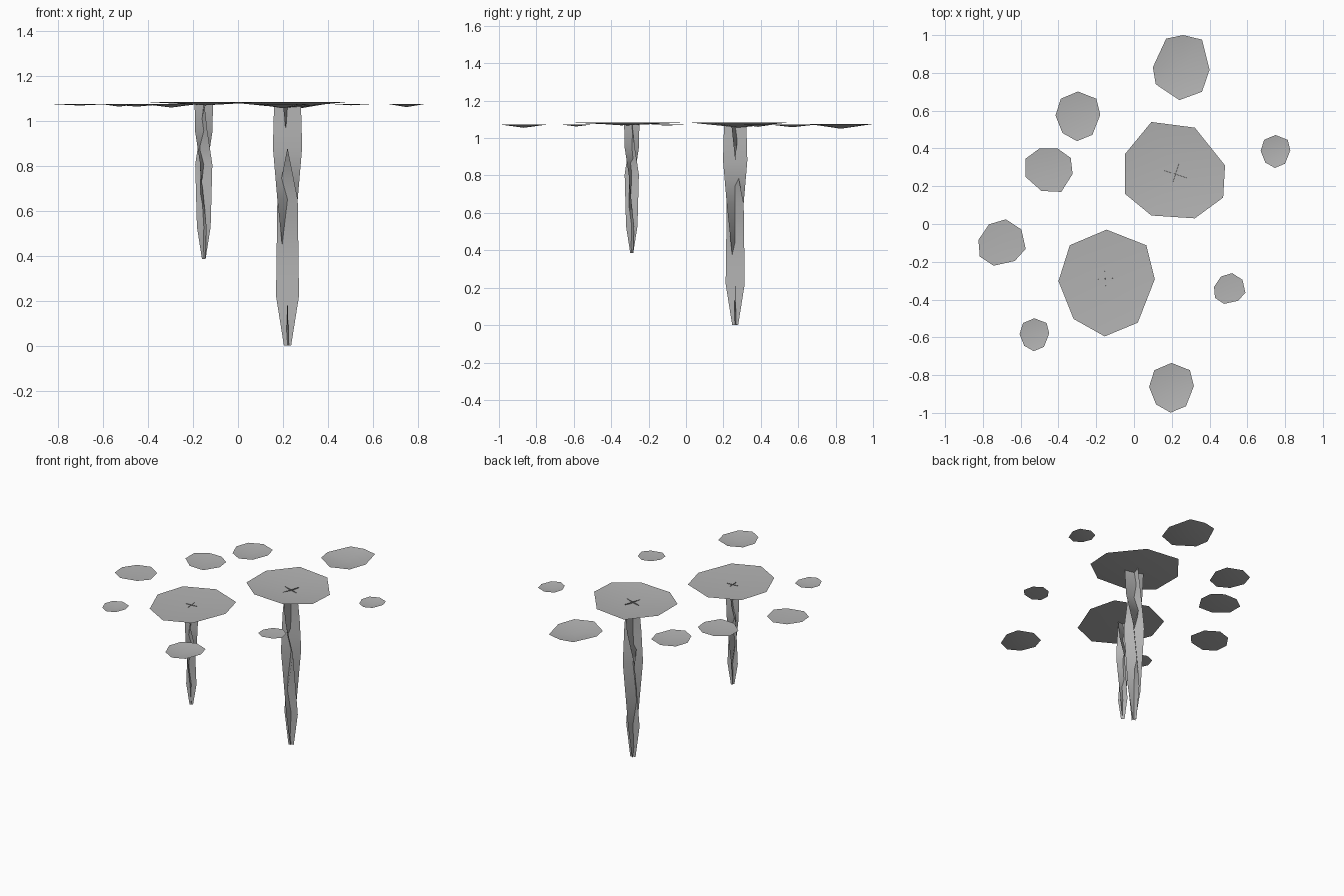
import bpy
from math import sin, cos, radians

if "Cube" in bpy.data.objects:
    bpy.data.objects.remove(bpy.data.objects["Cube"])

grey = bpy.data.materials.new("dark_grey")
grey.diffuse_color = (.45, .45, .45, 1)
grey.use_nodes = True
grey.node_tree.nodes["Principled BSDF"].inputs["Base Color"].default_value = grey.diffuse_color


def make_object(name, verts, faces):
    mesh = bpy.data.meshes.new(name)
    mesh.from_pydata(verts, [], faces)
    mesh.shade_smooth()
    mesh.materials.append(grey)
    mesh.update()
    obj = bpy.data.objects.new(name, mesh)
    bpy.context.collection.objects.link(obj)
    return obj


# Shared eight-sided leaf outline, clockwise from the back
LEAF = [(0, .2825), (.21, .20), (.255, .02), (.165, -.21),
        (-.01, -.2825), (-.175, -.19), (-.255, .01), (-.195, .20)]

# Less regular leaves, relative to their centres
BIG_LEAF = [(-.265, -.125), (-.265, .085), (-.125, .255), (.105, .225),
            (.265, .025), (.255, -.145), (.105, -.255), (-.125, -.24)]
BACK_LEAF = [(-.08, .153), (.01, .172), (.11, .148), (.15, -.012),
             (.11, -.128), (-.01, -.172), (-.135, -.088), (-.15, .002)]
SIDE_LEAF = [(-.05, .115), (.045, .115), (.115, .065), (.125, -.02),
             (.065, -.115), (-.04, -.11), (-.125, -.035), (-.125, .06)]


def pad(name, outline, x, y, scale=1, turn=0, rim=1.073, tip=1.06):
    """Shallow dished leaf: a fan around a slightly lowered centre."""
    c, s = cos(radians(turn)) * scale, sin(radians(turn)) * scale
    verts = [(x + c * u - s * v, y + s * u + c * v, rim) for u, v in outline]
    n = len(verts)
    verts.append((x, y, tip))
    make_object(name, verts, [((i + 1) % n, i, n) for i in range(n)])


# Floating pads
pad("large_pad_front", LEAF, -.145, -.3125, rim=1.082, tip=1.068)
pad("large_pad_back", BIG_LEAF, .217, .285, rim=1.082, tip=1.056)
pad("medium_pad_back", BACK_LEAF, .25, .828, rim=1.075, tip=1.05)
pad("medium_pad_side", SIDE_LEAF, -.45, .285, tip=1.062)
pad("small_pad_1", LEAF, -.297, .57, .465, tip=1.058)
pad("small_pad_2", LEAF, -.705, -.1025, .465, -56, tip=1.067)
pad("small_pad_3", LEAF, .1985, -.867, .465, tip=1.055)
pad("small_pad_4", LEAF, .749, .384, .308, tip=1.06)
pad("small_pad_5", LEAF, .5025, -.3445, .308, -56, tip=1.068)
pad("small_pad_6", LEAF, -.5275, -.586, .308, tip=1.062)

# Hanging stems: (depth, half width, twist)
STEM = [(0, .063, -18), (.185, .065, 0), (.415, .064, 45),
        (.845, .051, 90), (1.065, .017, 110)]


def stem(name, x, y, top, scale, turn):
    """Two crossed ribbons twisting as they hang down."""
    verts, faces = [], []
    for blade in (0, 90):
        base = len(verts)
        for depth, r, twist in STEM:
            a = radians(twist + turn + blade)
            dx, dy = scale * r * cos(a), scale * r * sin(a)
            z = top - depth * scale
            verts += [(x - dx, y - dy, z), (x + dx, y + dy, z)]
        for i in range(len(STEM) - 1):
            k = base + 2 * i
            faces.append((k, k + 1, k + 3, k + 2))
    make_object(name, verts, faces)


stem("stem_back", .22, .263, 1.065, 1, 0)
stem("stem_front", -.152, -.29, 1.073, .645, 22)
